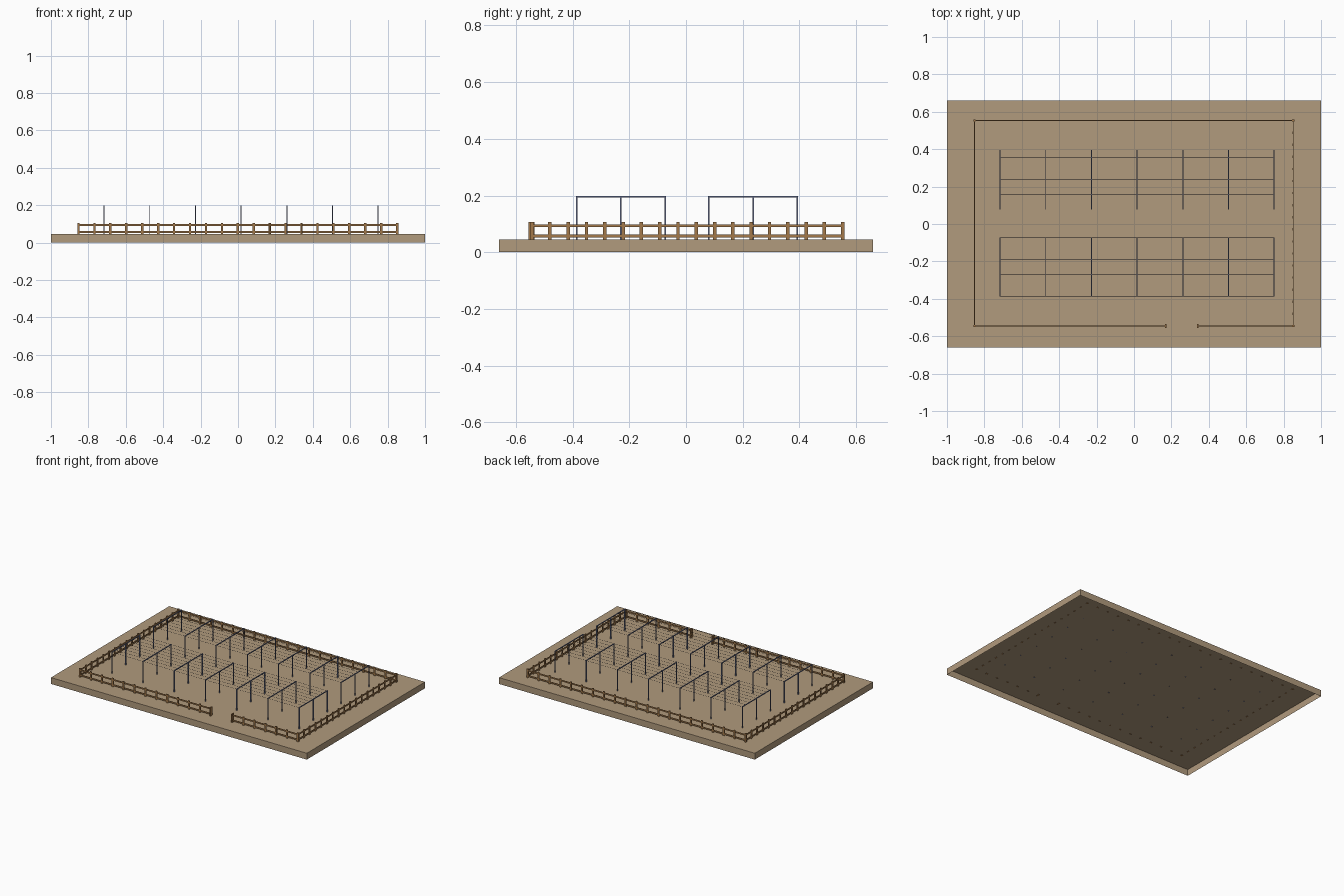
import bpy, bmesh
from mathutils import Vector

if "Cube" in bpy.data.objects:
    bpy.data.objects.remove(bpy.data.objects["Cube"])


def material(name, rgb):
    m = bpy.data.materials.new(name)
    m.diffuse_color = (*rgb, 1)
    m.use_nodes = True
    m.node_tree.nodes["Principled BSDF"].inputs["Base Color"].default_value = m.diffuse_color
    return m


EARTH = material("earth", (0.44, 0.325, 0.205))
WOOD = material("fence wood", (0.36, 0.19, 0.07))
STEEL = material("blue steel", (0.16, 0.19, 0.32))
WIRE = material("dark wire", (0.03, 0.035, 0.05))


def add_box(bm, lo, hi):
    """Axis-aligned box between two corners."""
    lo, hi = Vector(lo), Vector(hi)
    geo = bmesh.ops.create_cube(bm, size=1)
    for v in geo["verts"]:
        v.co = (lo + hi) / 2 + v.co * (hi - lo)
    return geo["verts"]


def finish(bm, name, mat):
    mesh = bpy.data.meshes.new(name)
    bm.to_mesh(mesh)
    bm.free()
    mesh.materials.append(mat)
    ob = bpy.data.objects.new(name, mesh)
    bpy.context.collection.objects.link(ob)
    return ob


TOP = 0.045      # ground level
SINK = 0.042     # posts poke slightly through the ground sheet

# ground slab, open underneath
bm = bmesh.new()
add_box(bm, (-1, -0.66, 0), (1, 0.66, TOP))
bm.faces.ensure_lookup_table()
bmesh.ops.delete(bm, geom=[f for f in bm.faces if f.normal.z < -0.5], context='FACES')
finish(bm, "ground_slab", EARTH)

# fence: evenly spaced posts with two rails, gate opening in the front
X0, X1, Y0, Y1 = -0.853, 0.851, -0.545, 0.553
NX, NY = 20, 17
GATE = (12, 14)
RAILS = (0.0575, 0.0935)
fx = [X0 + (X1 - X0) * i / NX for i in range(NX + 1)]
fy = [Y0 + (Y1 - Y0) * i / NY for i in range(NY + 1)]

posts = {(x, y) for x in fx for y in (Y0, Y1)} | {(x, y) for x in (X0, X1) for y in fy}
posts.discard((fx[13], Y0))
bm = bmesh.new()
for x, y in sorted(posts):
    on_side = x in (X0, X1)
    on_end = y in (Y0, Y1)
    hx = 0.006 if on_end else 0.003
    hy = 0.006 if on_side else 0.003
    if y == Y0 and x in (fx[GATE[0]], fx[GATE[1]]):
        hx, hy = 0.004, 0.011
    add_box(bm, (x - hx, y - hy, SINK), (x + hx, y + hy, 0.106))
finish(bm, "fence_posts", WOOD)

bm = bmesh.new()
T, H = 0.002, 0.005
for z in RAILS:
    for a, b, y in ((X0, X1, Y1), (X0, fx[GATE[0]], Y0), (fx[GATE[1]], X1, Y0)):
        add_box(bm, (a, y - T, z - H), (b, y + T, z + H))
    for x in (X0, X1):
        add_box(bm, (x - T, Y0, z - H), (x + T, Y1, z + H))
finish(bm, "fence_rails", WOOD)

# two trellises: seven frames each, joined by nine thin wires
RX0, STEP, ROOF, R = -0.716, 0.2442, 0.198, 0.0026
frames = [RX0 + STEP * i for i in range(7)]
for label, ya, yb in (("front", -0.386, -0.074), ("back", 0.081, 0.393)):
    bm = bmesh.new()
    for x in frames:
        for y in (ya, (ya + yb) / 2, yb):
            add_box(bm, (x - R, y - R, SINK), (x + R, y + R, ROOF - R))
        add_box(bm, (x - R, ya - R, ROOF - 2 * R), (x + R, yb + R, ROOF))
    finish(bm, label + "_trellis_frames", STEEL)

    bm = bmesh.new()
    W = 0.0005
    for i in range(9):
        y = ya + (yb - ya) * i / 8
        add_box(bm, (frames[0], y - W, ROOF - R - W), (frames[-1], y + W, ROOF - R + W))
    finish(bm, label + "_trellis_wires", WIRE)
